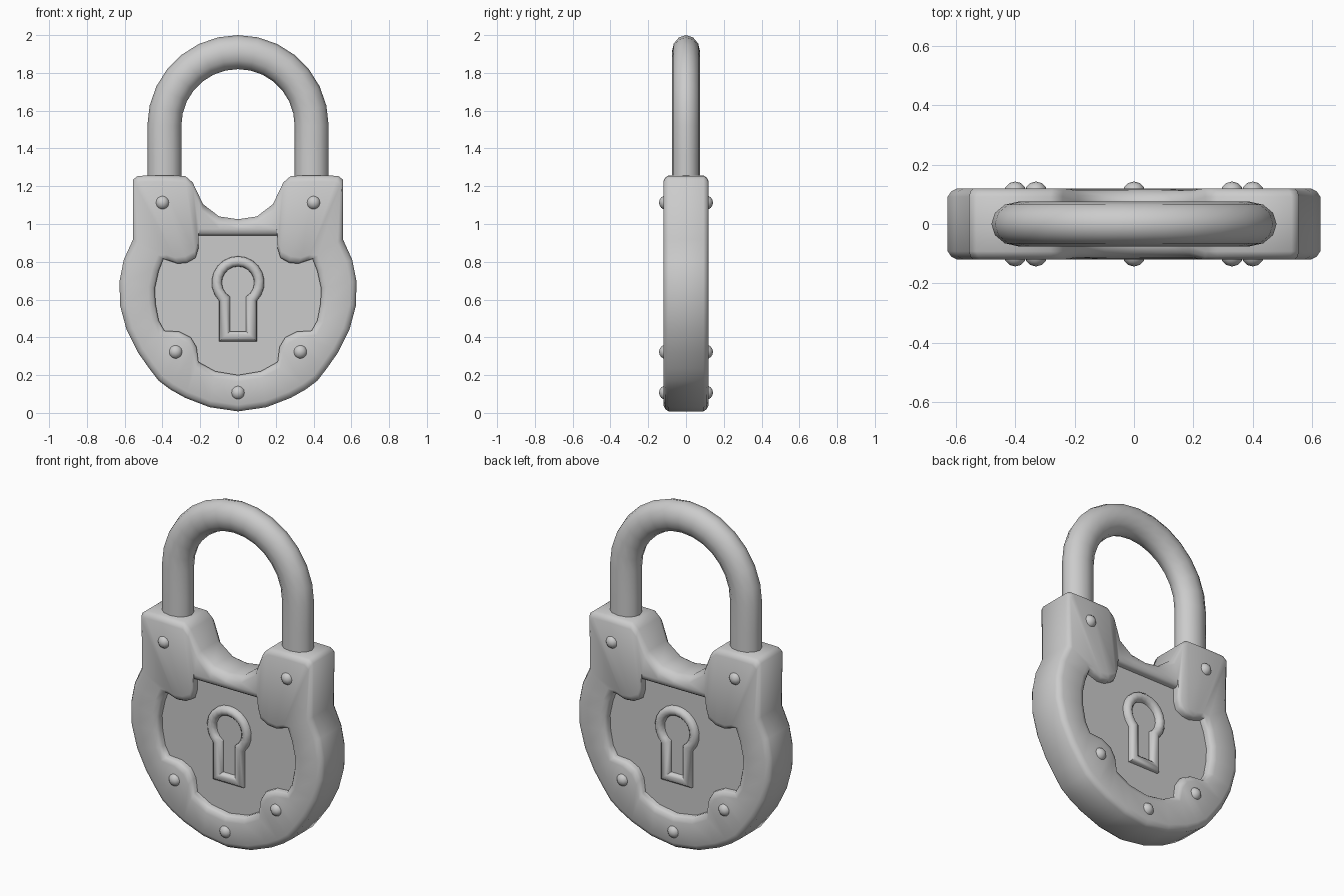
import bpy, bmesh
from math import sin, cos, pi, asin, sqrt
from mathutils import Vector, Matrix

if "Cube" in bpy.data.objects:
    bpy.data.objects.remove(bpy.data.objects["Cube"])

# right half of the body: outer x, z and the matching window-edge x, z
PAIRS = [
    (0, 1.025, 0, .94), (.10, 1.04, .10, .94), (.185, 1.105, .21, .94),
    (.24, 1.22, .21, .87), (.28, 1.255, .225, .82), (.42, 1.257, .27, .795),
    (.53, 1.255, .32, .79), (.555, 1.235, .365, .805), (.555, .92, .395, .815),
    (.605, .81, .42, .75), (.627, .70, .44, .66), (.625, .57, .437, .58),
    (.59, .44, .42, .49), (.53, .32, .39, .435), (.47, .235, .31, .43),
    (.42, .17, .25, .40), (.36, .125, .22, .35), (.28, .08, .21, .27),
    (.15, .03, .12, .22), (0, .008, 0, .20)]
PAIRS += [(-a, b, -c, d) for a, b, c, d in PAIRS[-2:0:-1]]


def finish(name, bm, angle=40):
    bmesh.ops.recalc_face_normals(bm, faces=bm.faces)
    me = bpy.data.meshes.new(name)
    bm.to_mesh(me)
    bm.free()
    ob = bpy.data.objects.new(name, me)
    bpy.context.collection.objects.link(ob)
    bpy.ops.object.select_all(action='DESELECT')
    ob.select_set(True)
    bpy.context.view_layer.objects.active = ob
    bpy.ops.object.shade_smooth_by_angle(angle=angle * pi / 180)
    return ob


def loft(name, rings, closed=False, caps=False, angle=40):
    bm = bmesh.new()
    vs = [[bm.verts.new(p) for p in r] for r in rings]
    n = len(vs[0])
    for i in range(len(vs) if closed else len(vs) - 1):
        a, b = vs[i], vs[(i + 1) % len(vs)]
        for j in range(n):
            k = (j + 1) % n
            bm.faces.new((a[j], a[k], b[k], b[j]))
    if caps:
        bm.faces.new(vs[0])
        bm.faces.new(vs[-1])
    return finish(name, bm, angle)


# body frame: pillowed cross-section swept between outline and window
def body_ring(from_outer, from_window, y, y_bridge):
    ring = []
    for ox, oz, wx, wz in PAIRS:
        o, w = Vector((ox, 0, oz)), Vector((wx, 0, wz))
        d = (w - o).normalized()
        p = w - d * from_window if from_outer is None else o + d * from_outer
        p.y = -(y_bridge if abs(ox) < .2 and oz > 1 else y)
        ring.append(p)
    return ring


front = [body_ring(0, 0, .092, .075), body_ring(.012, 0, .110, .095),
         body_ring(.034, 0, .12, .112), body_ring(None, .035, .12, .118),
         body_ring(None, .010, .112, .112), body_ring(None, 0, .098, .098),
         body_ring(None, 0, .06, .06)]
back = [[Vector((p.x, -p.y, p.z)) for p in r] for r in reversed(front)]
loft("body_frame", front + back, closed=True, angle=50)

# recessed plate seen on both faces
loft("lock_plate", [[(c, y, d) for a, b, c, d in PAIRS] for y in (-.075, .075)], caps=True)


# raised keyhole surround
def keyhole(r, w, bottom, y):
    a0 = asin(w / r)
    angles = [a0 + (2 * pi - 2 * a0) * i / 16 for i in range(17)]
    pts = [(r * sin(a), y, .69 - r * cos(a)) for a in angles]
    return pts + [(-w, y, bottom), (w, y, bottom)]


for side, s in (("front", -1), ("back", 1)):
    loft("keyhole_rim_" + side, [
        keyhole(.140, .100, .378, s * .07), keyhole(.138, .098, .380, s * .09),
        keyhole(.124, .084, .394, s * .105), keyhole(.102, .060, .416, s * .105),
        keyhole(.087, .044, .430, s * .09), keyhole(.085, .042, .432, s * .07)], angle=50)

# shackle: oval bar along an arch
path = [(-1, 0, 1.2), (-1, 0, 1.36)]
path += [(-cos(pi * i / 14), sin(pi * i / 14), 1.52) for i in range(15)]
path += [(1, 0, 1.36), (1, 0, 1.2)]
loft("shackle", [[(nx * (.39 + .09 * cos(t)), .075 * sin(t), z + nz * (.39 + .09 * cos(t)))
                  for t in [2 * pi * k / 12 for k in range(12)]]
                 for nx, nz, z in path], caps=True, angle=50)

# rivets on both faces
bm = bmesh.new()
for x, z in ((-.4, 1.113), (.4, 1.113), (-.33, .323), (.33, .323), (0, .107)):
    for y in (-.105, .105):
        bmesh.ops.create_uvsphere(bm, u_segments=12, v_segments=8, radius=.038,
                                  matrix=Matrix.Translation((x, y, z)))
finish("rivets", bm, 60)
